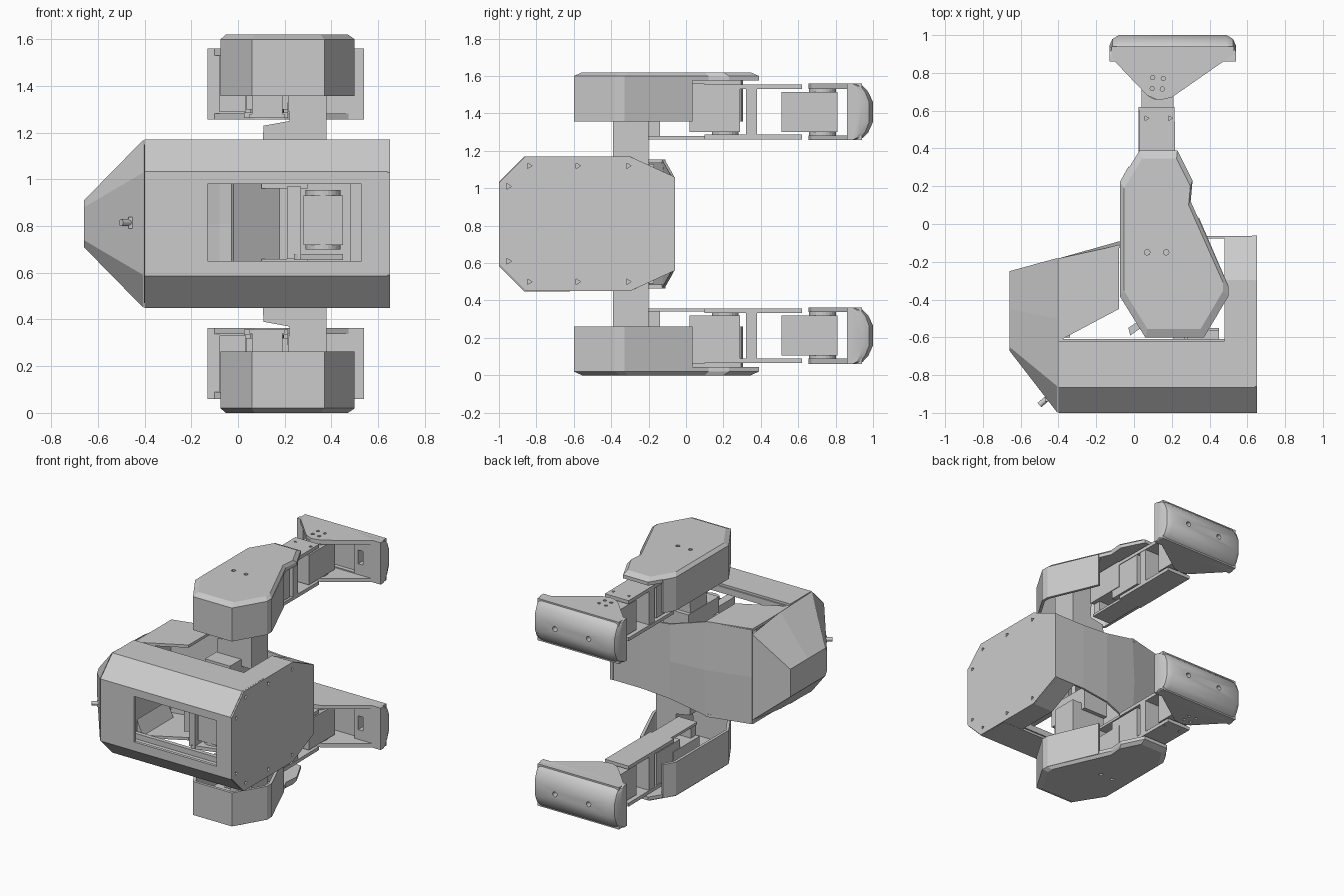
import bpy, math
from mathutils import Vector, Matrix

if "Cube" in bpy.data.objects:
    bpy.data.objects.remove(bpy.data.objects["Cube"])

MID = 0.81  # height of the mirror plane between the two legs


def make(name, verts, faces, mirror=False, thick=0):
    me = bpy.data.meshes.new(name)
    me.from_pydata([(x, y, z - MID) for x, y, z in verts], [], faces)
    ob = bpy.data.objects.new(name, me)
    ob.location.z = MID
    bpy.context.collection.objects.link(ob)
    bpy.context.view_layer.objects.active = ob
    ob.select_set(True)
    bpy.ops.object.mode_set(mode='EDIT')
    bpy.ops.mesh.select_all(action='SELECT')
    bpy.ops.mesh.normals_make_consistent(inside=False)
    bpy.ops.object.mode_set(mode='OBJECT')
    ob.select_set(False)
    if thick:
        m = ob.modifiers.new("wall", 'SOLIDIFY')
        m.thickness, m.offset, m.use_even_offset = thick, 0, True
    if mirror:
        m = ob.modifiers.new("mirror", 'MIRROR')
        m.use_axis = (False, False, True)
    return ob


def place(axis, p, t):
    return {'x': (t, p[0], p[1]), 'y': (p[0], t, p[1]), 'z': (p[0], p[1], t)}[axis]


def loft(name, axis, rings, mirror=False):
    """Closed solid through rings given as (position, points)."""
    n = len(rings[0][1])
    verts = [place(axis, p, t) for t, pts in rings for p in pts]
    faces = [[k*n+i, k*n+(i+1) % n, (k+1)*n+(i+1) % n, (k+1)*n+i]
             for k in range(len(rings)-1) for i in range(n)]
    faces += [list(range(n)), list(range((len(rings)-1)*n, len(rings)*n))]
    return make(name, verts, faces, mirror)


def prism(name, axis, pts, a, b, mirror=False):
    return loft(name, axis, [(a, pts), (b, pts)], mirror)


def strip(name, axis, path, a, b, thick, closed=False, mirror=False):
    """Bent sheet following a path."""
    n = len(path)
    verts = [place(axis, p, t) for t in (a, b) for p in path]
    faces = [[i, (i+1) % n, n+(i+1) % n, n+i] for i in range(n if closed else n-1)]
    return make(name, verts, faces, mirror, thick)


def box(name, x0, x1, y0, y1, z0, z1, mirror=False):
    return prism(name, 'z', [(x0, y0), (x1, y0), (x1, y1), (x0, y1)], z0, z1, mirror)


def rod(name, axis, c, r, a, b, n=24, mirror=False):
    pts = [(c[0]+r*math.cos(2*math.pi*i/n), c[1]+r*math.sin(2*math.pi*i/n)) for i in range(n)]
    return prism(name, axis, pts, a, b, mirror)


def cut(ob, cutters):
    """Subtract helpers before any mirroring, then delete them."""
    for c in cutters:
        c.hide_render = True
        m = ob.modifiers.new("cut", 'BOOLEAN')
        m.operation, m.solver, m.object = 'DIFFERENCE', 'EXACT', c
        bpy.context.view_layer.objects.active = ob
        i = len(ob.modifiers) - 1
        if ob.modifiers[0].type == 'MIRROR':
            ob.modifiers.move(i, 0)
        for mod in [q.name for q in ob.modifiers if q.type != 'MIRROR']:
            bpy.ops.object.modifier_apply(modifier=mod)
        bpy.data.objects.remove(c)


def flip(pts):
    """Add the copy of (y, z) points below the middle height."""
    return pts + [(y, 2*MID - z) for y, z in reversed(pts)]


# --- body shell: front half, open at the back for the legs
front = strip("body_front_shell", 'x',
              flip([(-0.62, 1.16), (-0.86, 1.16), (-0.99, 1.03)]), -0.4, 0.64, 0.022)
cut(front, [box("window_cutter", -0.13, 0.53, -1.1, -0.9, 0.65, 0.98)])

# --- body right end: ring and plate with screw dimples
octo = flip([(-0.06, 1.06), (-0.30, 1.17), (-0.86, 1.17), (-1.0, 1.03)])
strip("body_end_ring", 'x', flip([(-0.07, 1.05), (-0.30, 1.16), (-0.62, 1.16)])[::-1],
      0.48, 0.64, 0.02)
plate = prism("body_end_plate", 'x', octo, 0.625, 0.65)
dimples = flip([(-0.84, 1.12), (-0.95, 1.01), (-0.58, 1.12), (-0.31, 1.12)])
cut(plate, [rod("screw_cutter", 'x', d, 0.017, 0.638, 0.7, 3) for d in dimples])

# --- folded back wall and the flat decks beside the legs
cols = [(0.63, -0.07, 0.25), (0.40, -0.07, 0.25), (0.18, -0.08, 0.27),
        (-0.08, -0.12, 0.34), (-0.40, -0.19, 0.34)]
wv = [(x, y + (0.02 if k == 0 and -0.2 < x < 0 else 0), MID + k*h)
      for x, y, h in cols for k in (-1, 0, 1)]
make("body_back_wall", wv, [[i*3+k, i*3+k+1, i*3+k+4, i*3+k+3]
                            for i in range(4) for k in (0, 1)], thick=0.015)
prism("body_deck", 'z', [(-0.4, -0.19), (-0.08, -0.11), (-0.08, -0.45), (-0.4, -0.62)],
      1.135, 1.155, True)
prism("body_deck_flap", 'y', [(-0.39, 1.03), (-0.39, 1.14), (-0.34, 1.14)], -0.6, -0.25, True)

# --- nose: tapered end with a small tilted peg
loft("nose", 'x', [
    (-0.405, flip([(-0.18, 1.12), (-0.50, 1.16), (-0.86, 1.17), (-1.0, 1.03)])),
    (-0.66, flip([(-0.25, 0.91), (-0.45, 0.91), (-0.65, 0.91), (-0.67, 0.88)]))])
peg = rod("nose_peg", 'x', (0, MID), 0.015, -0.06, 0.03, 12)
peg.matrix_world = Matrix.Translation((-0.455, -0.92, 0.815)) @ Matrix.Rotation(math.radians(40), 4, 'Z')
box("nose_peg_base", -0.47, -0.41, -0.94, -0.9, 0.79, 0.84)

# --- motors and brackets inside the body
box("inner_motor", 0.28, 0.45, -0.86, -0.56, 0.72, 0.93)
for z in (0.70, 0.93):
    rod("inner_motor_disc", 'z', (0.365, -0.78), 0.075, z, z+0.025)
prism("inner_motor_bracket", 'z', [(0.21, -0.86), (0.27, -0.88), (0.27, -0.45), (0.21, -0.45)], 0.66, 0.97)
prism("inner_motor_shelf", 'z', [(0.24, -0.88), (0.45, -0.82), (0.45, -0.55), (0.24, -0.55)], 0.655, 0.68)
box("hip_motor", 0.10, 0.30, -0.52, -0.17, 0.96, 1.13, True)
prism("inner_rib", 'z', [(-0.03, -0.55), (0.17, -0.42), (0.18, -0.45), (-0.02, -0.59)], 0.60, 1.02)
box("inner_beam", -0.40, 0.62, -0.64, -0.61, 1.11, 1.155, True)

# --- hip connector between body and leg cover
prism("hip_connector", 'y', [(0.10, 1.08), (0.11, 1.23), (0.22, 1.25), (0.20, 1.58),
                             (0.38, 1.58), (0.38, 1.08)], -0.39, -0.20, True)

# --- leg cover: bevelled lid and skirt wall
lid = [(-0.075, 0.22), (0.03, 0.39), (0.23, 0.39), (0.31, 0.23), (0.30, 0.12),
       (0.50, -0.33), (0.50, -0.38), (0.37, -0.60), (0.06, -0.60), (-0.075, -0.38)]
c = Vector((0.18, -0.1))
top = [tuple(c + (Vector(p) - c) * 0.91) for p in lid]
cover = loft("leg_cover_lid", 'z', [(1.575, lid), (1.60, lid), (1.62, top)], True)
cut(cover, [rod("screw_cutter", 'z', (x, -0.15), 0.015, 1.605, 1.7, 8) for x in (0.07, 0.17)])
skirt = [(0.335, 0.03), (0.49, -0.33), (0.49, -0.38), (0.365, -0.59), (0.065, -0.59),
         (-0.065, -0.38), (-0.065, 0.22), (-0.02, 0.30)]
strip("leg_cover_skirt", 'z', skirt, 1.358, 1.60, 0.02, mirror=True)

# --- upper leg: motor, housing and lower bar
box("knee_motor", 0.035, 0.215, 0.02, 0.29, 1.30, 1.54, True)
box("knee_housing", 0.03, 0.22, -0.20, 0.10, 1.36, 1.56, True)
box("knee_lower_bar", 0.05, 0.20, -0.20, 0.12, 1.262, 1.28, True)
box("knee_bar_stem", 0.06, 0.19, -0.20, -0.14, 1.27, 1.38, True)
for y, n in ((0.21, "knee"), (0.73, "ankle")):
    rod(n + "_lower_disc", 'z', (0.125, y), 0.072, 1.272, 1.30, mirror=True)
    rod(n + "_upper_disc", 'z', (0.125, y), 0.072, 1.51, 1.54, mirror=True)

# --- link bracket between knee and ankle
up = prism("link_upper_plate", 'z', [(0.03, 0.10), (0.22, 0.10), (0.215, 0.62), (0.025, 0.62)],
           1.53, 1.555, True)
cut(up, [rod("screw_cutter", 'z', (x, 0.56), 0.014, 1.54, 1.6, 3) for x in (0.065, 0.19)])
box("link_lower_plate", 0.025, 0.215, 0.10, 0.62, 1.262, 1.287, True)
box("link_web", 0.03, 0.215, 0.32, 0.38, 1.27, 1.55, True)
box("ankle_motor", 0.04, 0.21, 0.51, 0.81, 1.30, 1.515, True)

# --- foot: two triangular plates and a rounded sole
tri = [(-0.12, 0.88), (-0.12, 0.94), (0.53, 0.94), (0.53, 0.90), (0.20, 0.67),
       (0.13, 0.655), (0.07, 0.68)]
fp = prism("foot_upper_plate", 'z', tri, 1.53, 1.56, True)
cut(fp, [rod("screw_cutter", 'z', (0.125 + 0.04*math.cos(a), 0.745 + 0.04*math.sin(a)),
             0.012, 1.545, 1.6, 6) for a in (0.7, 2.3, 3.9, 5.4)])
prism("foot_lower_plate", 'z', tri, 1.257, 1.282, True)
prof = [(0.86, 1.257), (0.91, 1.257), (0.945, 1.27), (0.975, 1.30), (1.0, 1.355),
        (1.0, 1.46), (0.975, 1.515), (0.945, 1.548), (0.91, 1.56), (0.86, 1.56)]


def slim(f):
    return [(0.86 + (y-0.86)*f, z) for y, z in prof]


sole = loft("foot_sole", 'x', [(-0.13, slim(0.6)), (-0.115, slim(0.85)), (-0.08, prof),
                               (0.49, prof), (0.525, slim(0.85)), (0.54, slim(0.6))], True)
cut(sole, [rod("hole_cutter", 'y', (x, 1.408), 0.018, 0.95, 1.1, 16) for x in (0.08, 0.35)]
    + [box("slot_cutter", 0.36, 0.40, 0.8, 0.93, 1.36, 1.46),
       box("recess_cutter", -0.08, 0.33, 0.8, 0.89, 1.29, 1.53)])
bpy.ops.object.select_all(action='DESELECT')
sole.select_set(True)
bpy.context.view_layer.objects.active = sole
bpy.ops.object.shade_smooth_by_angle(angle=math.radians(30))
